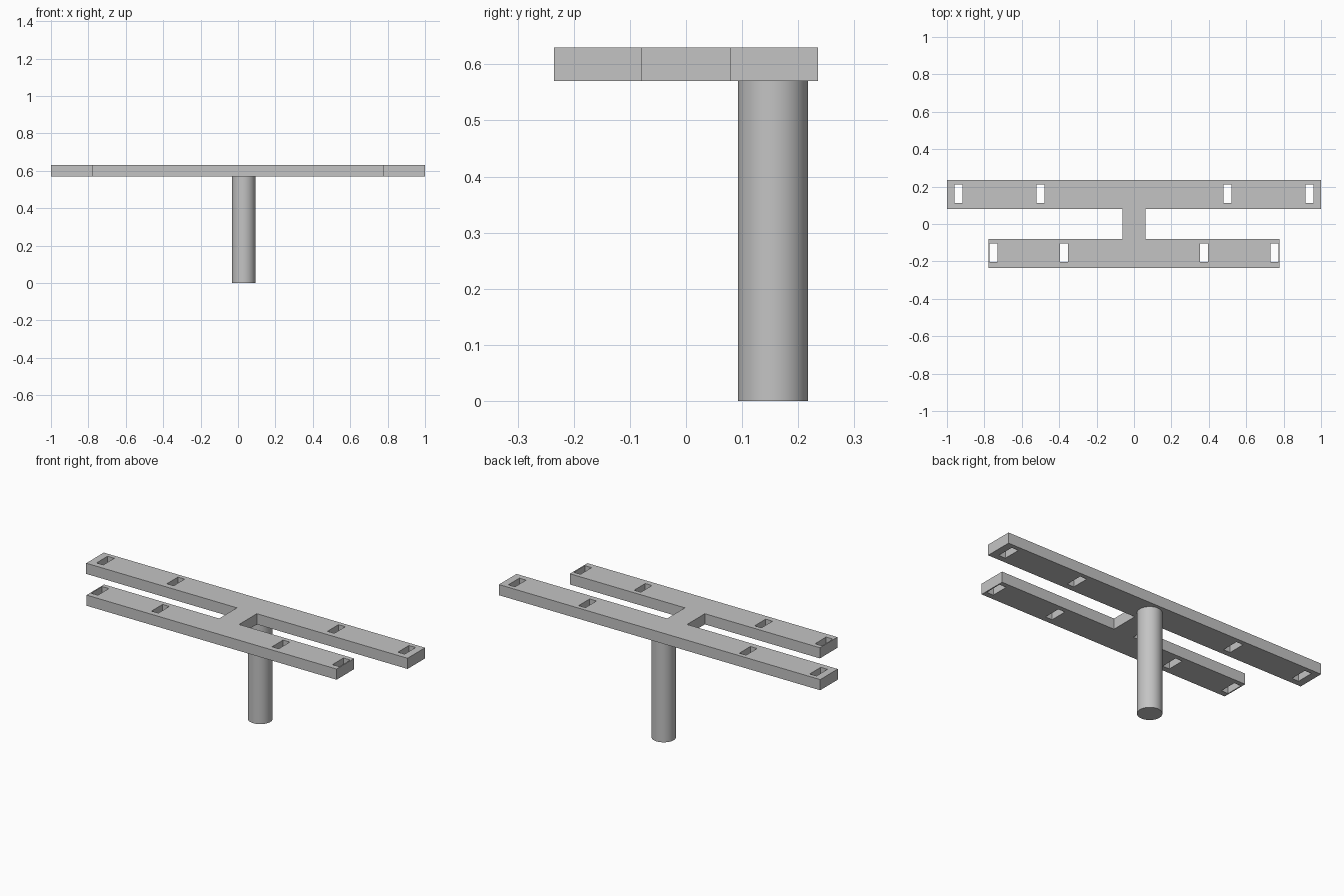
import bpy
import bmesh

cube = bpy.data.objects.get("Cube")
if cube:
    bpy.data.objects.remove(cube, do_unlink=True)

PLATE_BOTTOM, PLATE_TOP = 0.57, 0.63

grey = bpy.data.materials.new("plain grey")
grey.use_nodes = True
grey.diffuse_color = (0.55, 0.55, 0.55, 1)
grey.node_tree.nodes["Principled BSDF"].inputs["Base Color"].default_value = grey.diffuse_color


def add_object(name, bm):
    bmesh.ops.recalc_face_normals(bm, faces=bm.faces)
    mesh = bpy.data.meshes.new(name)
    bm.to_mesh(mesh)
    bm.free()
    mesh.materials.append(grey)
    obj = bpy.data.objects.new(name, mesh)
    bpy.context.collection.objects.link(obj)
    return obj


def extrude_outline(bm, points, bottom, top):
    face = bm.faces.new([bm.verts.new((x, y, bottom)) for x, y in points])
    result = bmesh.ops.extrude_face_region(bm, geom=[face], use_keep_orig=True)
    verts = [g for g in result["geom"] if isinstance(g, bmesh.types.BMVert)]
    bmesh.ops.translate(bm, verts=verts, vec=(0, 0, top - bottom))


# Plate: long rear bar and shorter front bar joined by a narrow web
half = [(0.778, -0.235), (0.778, -0.079), (0.062, -0.079),
        (0.062, 0.079), (1.0, 0.079), (1.0, 0.235)]
outline = half + [(-x, y) for x, y in reversed(half)]
bm = bmesh.new()
extrude_outline(bm, outline, PLATE_BOTTOM, PLATE_TOP)
plate = add_object("slotted_plate", bm)

# Slots through both bars, mirrored left and right
bm = bmesh.new()
for y, centres in ((0.161, (0.5, 0.938)), (-0.154, (0.375, 0.751))):
    for x in centres:
        for side in (-1, 1):
            slot = [(side * x + dx * 0.021, y + dy * 0.049)
                    for dx, dy in ((-1, -1), (1, -1), (1, 1), (-1, 1))]
            extrude_outline(bm, slot, PLATE_BOTTOM - 0.1, PLATE_TOP + 0.1)
cutter = add_object("slot_cutter", bm)
cutter.hide_render = True

cut = plate.modifiers.new("slots", "BOOLEAN")
cut.operation = "DIFFERENCE"
cut.solver = "EXACT"
cut.object = cutter
bpy.context.view_layer.objects.active = plate
bpy.ops.object.modifier_apply(modifier=cut.name)
bpy.data.objects.remove(cutter, do_unlink=True)

# Round post under the rear bar
bpy.ops.object.select_all(action="DESELECT")
bpy.ops.mesh.primitive_cylinder_add(vertices=64, radius=0.0625, depth=PLATE_BOTTOM,
                                    location=(0.03, 0.155, PLATE_BOTTOM / 2))
post = bpy.context.object
post.name = "support_post"
post.data.materials.append(grey)
bpy.ops.object.shade_smooth_by_angle()
